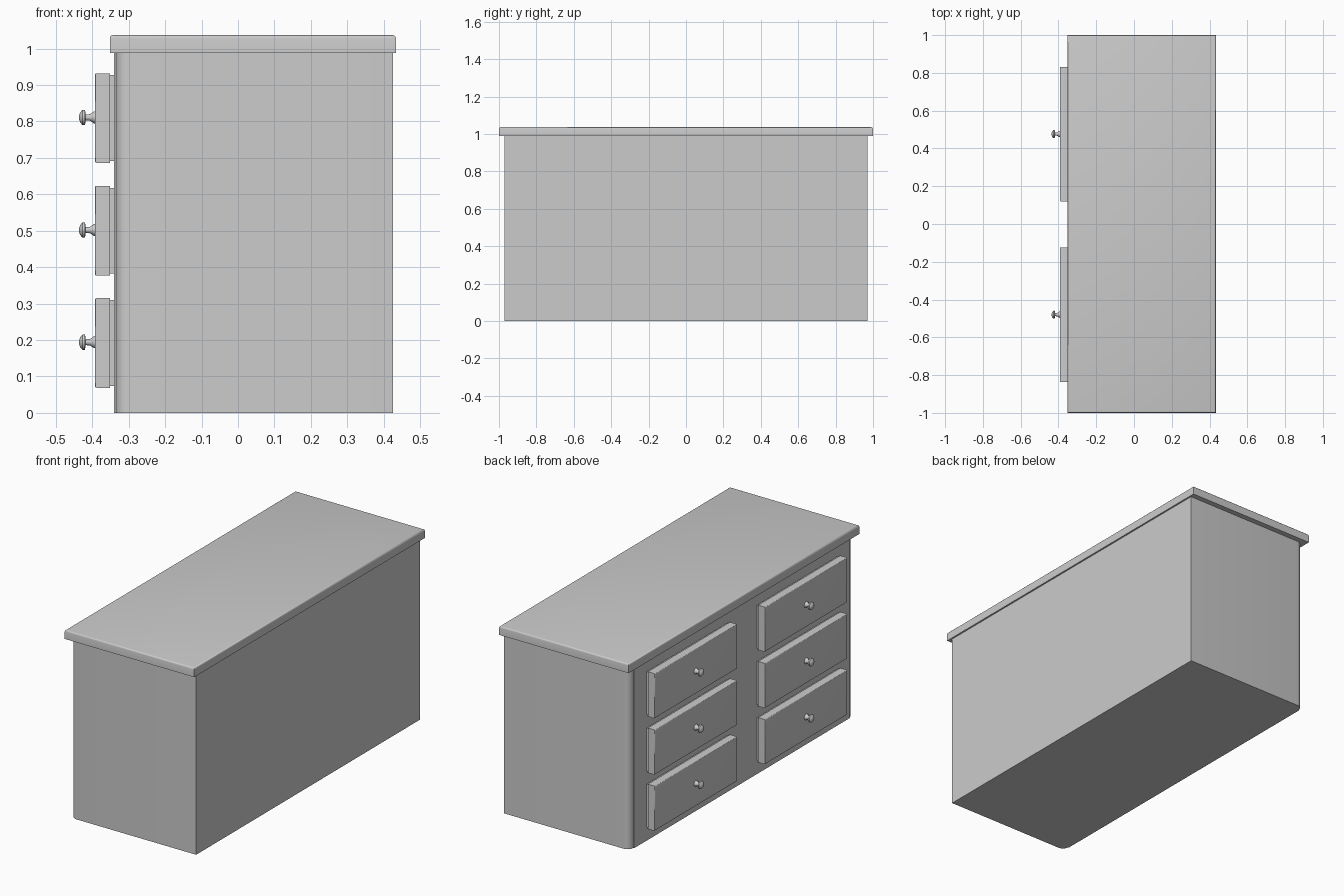
import bpy, bmesh
from math import cos, sin, pi, radians

cube = bpy.data.objects.get("Cube")
if cube:
    bpy.data.objects.remove(cube, do_unlink=True)

# One plain grey for everything
grey = bpy.data.materials.new("plain grey")
grey.use_nodes = True
colour = (0.6, 0.6, 0.6, 1)
grey.diffuse_color = colour
grey.node_tree.nodes["Principled BSDF"].inputs["Base Color"].default_value = colour


def finish(bm, name, smooth=False):
    bmesh.ops.recalc_face_normals(bm, faces=bm.faces)
    mesh = bpy.data.meshes.new(name)
    bm.to_mesh(mesh)
    bm.free()
    mesh.materials.append(grey)
    obj = bpy.data.objects.new(name, mesh)
    bpy.context.collection.objects.link(obj)
    if smooth:
        bpy.ops.object.select_all(action='DESELECT')
        obj.select_set(True)
        bpy.context.view_layer.objects.active = obj
        bpy.ops.object.shade_smooth_by_angle(angle=radians(35))
    return obj


def box(name, x, y, z, rounded=None, radius=0.006):
    """Box from ranges; edges whose vertices all pass the test are rounded."""
    bm = bmesh.new()
    bmesh.ops.create_cube(bm, size=1)
    for v in bm.verts:
        v.co = [(r[0] + r[1]) / 2 + c * (r[1] - r[0]) for r, c in zip((x, y, z), v.co)]
    if rounded:
        edges = [e for e in bm.edges if all(rounded(v.co) for v in e.verts)]
        bmesh.ops.bevel(bm, geom=edges, offset=radius, segments=3,
                        profile=0.5, affect='EDGES')
    return finish(bm, name, rounded is not None)


# Cabinet: plan outline with rounded front corners and a small step at the face
front, back, half, height, r, step = -0.34, 0.425, 0.97, 0.99, 0.035, 0.005
corner = [(front + step + r - r * sin(a), half - r + r * cos(a))
          for a in (i * pi / 12 for i in range(7))]
side = [(back, half)] + corner + [(front, half - r)]
outline = side + [(x, -y) for x, y in reversed(side)]
bm = bmesh.new()
base = bm.faces.new([bm.verts.new((x, y, 0)) for x, y in outline])
top = bmesh.ops.extrude_face_region(bm, geom=[base])["geom"]
bmesh.ops.translate(bm, vec=(0, 0, height),
                    verts=[g for g in top if isinstance(g, bmesh.types.BMVert)])
finish(bm, "cabinet_body", True)

# Worktop with a softened upper edge
box("worktop", (-0.352, 0.434), (-1, 1), (0.988, 1.037),
    lambda co: co.z > 1.03, 0.009)


# Knob: flared stem and button head, turned about the x axis
def knob(name, y, z):
    profile = [(-0.391, 0.017), (-0.396, 0.016), (-0.406, 0.009), (-0.418, 0.008),
               (-0.42, 0.021), (-0.427, 0.021), (-0.433, 0.014), (-0.436, 0.006)]
    n = 16
    bm = bmesh.new()
    rings = [[bm.verts.new((x, y + rad * cos(2 * pi * i / n), z + rad * sin(2 * pi * i / n)))
              for i in range(n)] for x, rad in profile]
    for a, b in zip(rings, rings[1:]):
        for i in range(n):
            j = (i + 1) % n
            bm.faces.new((a[i], a[j], b[j], b[i]))
    bm.faces.new(rings[0])
    bm.faces.new(rings[-1])
    finish(bm, name, True)


# Two columns of three drawers
for column, y in (("left", 0.476), ("right", -0.48)):
    for row, z in (("lower", 0.192), ("middle", 0.5), ("upper", 0.809)):
        label = f"{row}_{column}"
        box(f"drawer_back_{label}", (-0.352, -0.335),
            (y - 0.35, y + 0.35), (z - 0.118, z + 0.118))
        box(f"drawer_front_{label}", (-0.393, -0.351),
            (y - 0.356, y + 0.356), (z - 0.123, z + 0.123),
            lambda co: co.x < -0.39, 0.005)
        knob(f"knob_{label}", y, z + 0.002)
